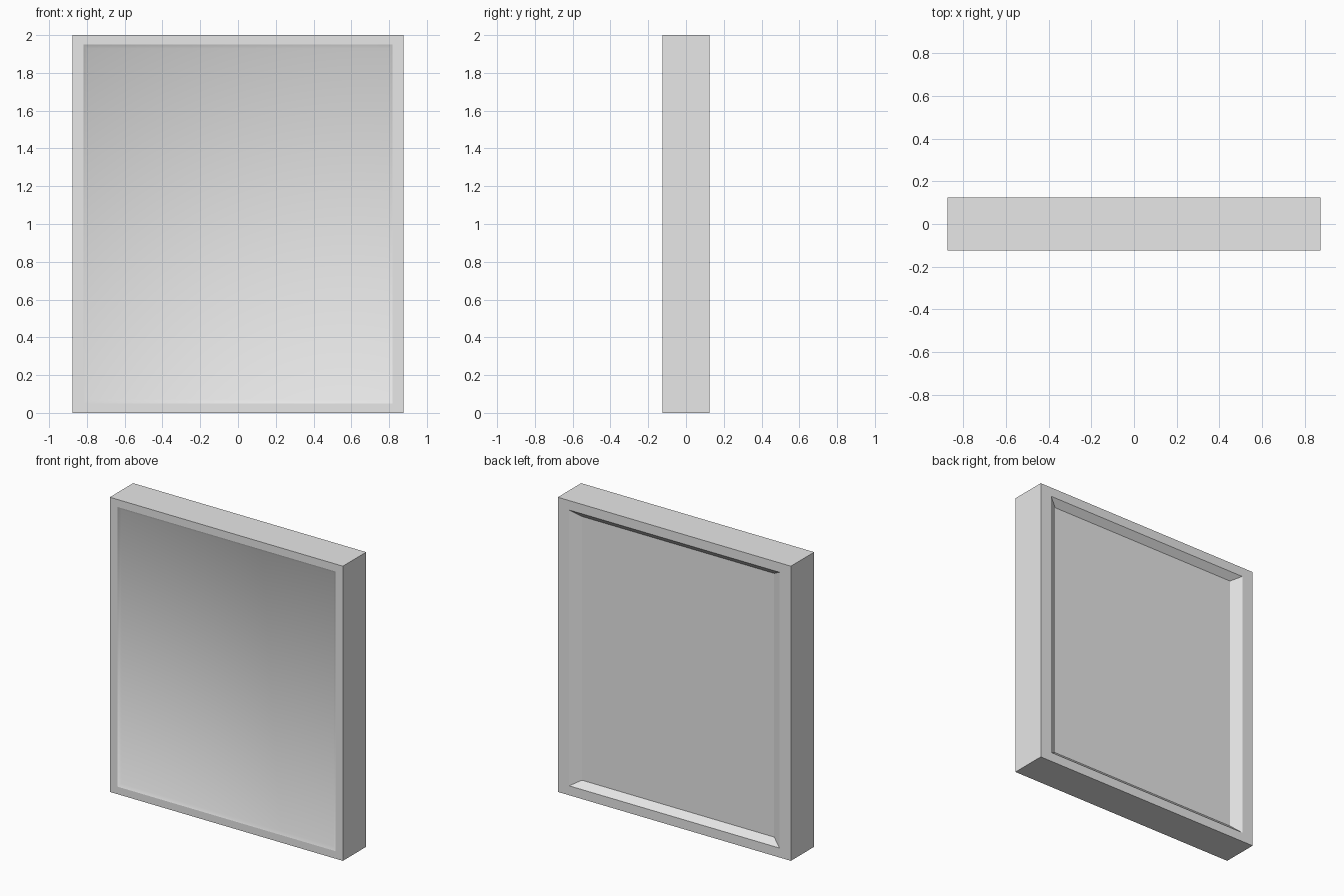
import bpy
import bmesh

default = bpy.data.objects.get("Cube")
if default:
    bpy.data.objects.remove(default, do_unlink=True)

# One plain colour for the whole panel
grey = bpy.data.materials.new("light_grey")
grey.use_nodes = True
colour = (0.8, 0.8, 0.8, 1.0)
grey.diffuse_color = colour
grey.node_tree.nodes["Principled BSDF"].inputs["Base Color"].default_value = colour

HALF_X, HALF_Y, HALF_Z = 0.875, 0.125, 1.0
bm = bmesh.new()


def ring(margin_x, margin_z, y):
    """Upright rectangle, set in from the outer edges."""
    x, z = HALF_X - margin_x, HALF_Z - margin_z
    corners = ((-x, -z), (x, -z), (x, z), (-x, z))
    return [bm.verts.new((cx, y, HALF_Z + cz)) for cx, cz in corners]


def loft(a, b, smooth=False):
    """Join two rings with four faces."""
    for i in range(4):
        j = (i + 1) % 4
        bm.faces.new((a[i], a[j], b[j], b[i])).smooth = smooth


# Front: shallow softly shaded recess inside a thin border
front_panel = ring(0.077, 0.071, -HALF_Y + 0.015)
front_lip = ring(0.057, 0.051, -HALF_Y)
front_edge = ring(0, 0, -HALF_Y)

# Back: deeper recess with crisp sloping walls
back_edge = ring(0, 0, HALF_Y)
back_lip = ring(0.085, 0.064, HALF_Y)
back_panel = ring(0.153, 0.105, HALF_Y - 0.04)

bm.faces.new(front_panel).smooth = True
loft(front_panel, front_lip, smooth=True)
loft(front_lip, front_edge)
loft(front_edge, back_edge)
loft(back_edge, back_lip)
loft(back_lip, back_panel)
bm.faces.new(back_panel)
bmesh.ops.recalc_face_normals(bm, faces=bm.faces[:])

# Keep the border around the soft recess crisp
for edge in bm.edges:
    if not all(face.smooth for face in edge.link_faces):
        edge.smooth = False

mesh = bpy.data.meshes.new("framed_panel")
bm.to_mesh(mesh)
bm.free()
mesh.materials.append(grey)
panel = bpy.data.objects.new("framed_panel", mesh)
bpy.context.collection.objects.link(panel)
